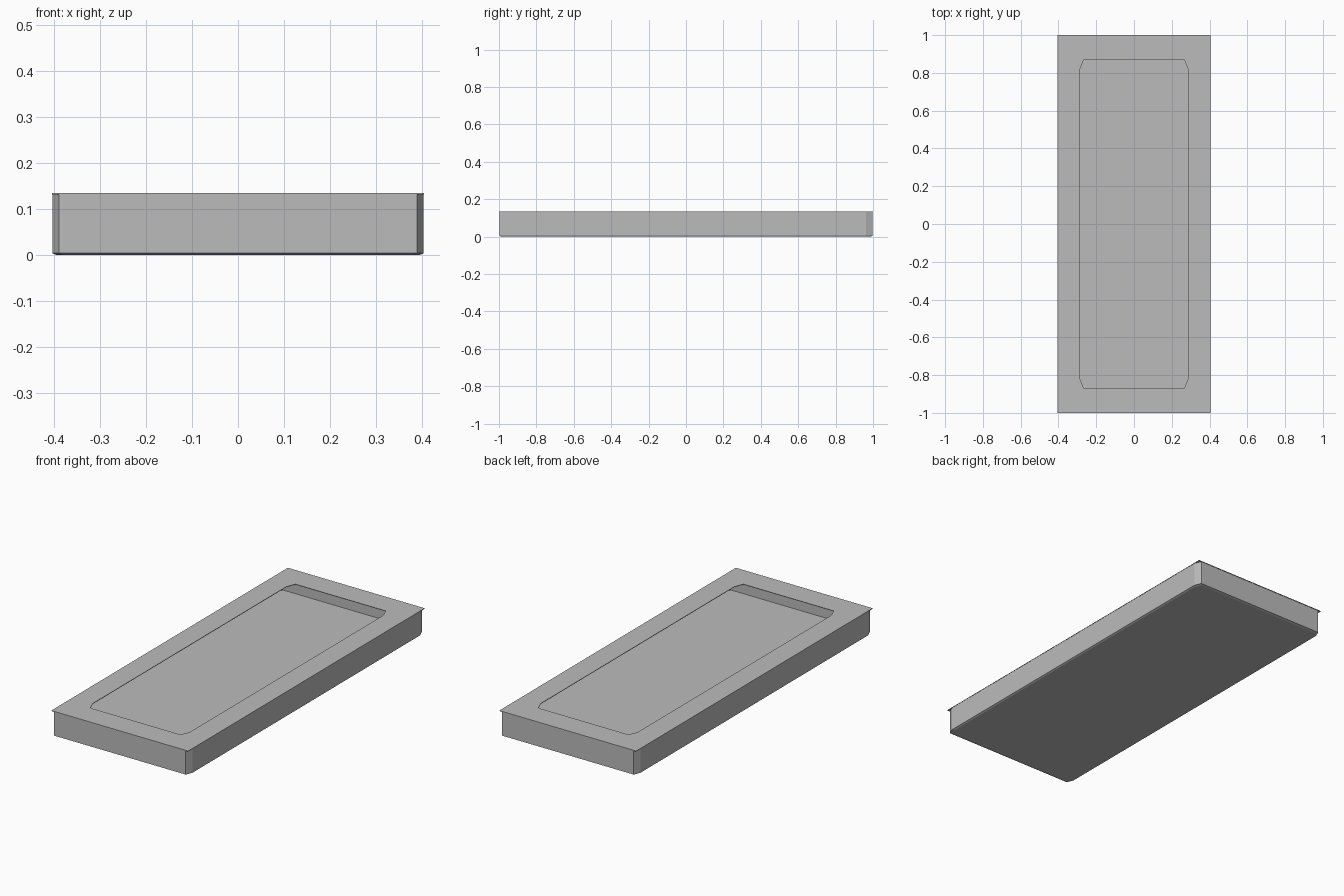
import bpy, bmesh

if "Cube" in bpy.data.objects:
    bpy.data.objects.remove(bpy.data.objects["Cube"])

grey = bpy.data.materials.new("plain_grey")
grey.diffuse_color = (0.5, 0.5, 0.5, 1)
grey.use_nodes = True
grey.node_tree.nodes["Principled BSDF"].inputs["Base Color"].default_value = grey.diffuse_color


def outline(bm, hx, hy, z, cx, cy):
    """Rectangle with its four corners cut off by cx, cy."""
    pts = [(hx, -hy + cy), (hx, hy - cy), (hx - cx, hy), (-hx + cx, hy),
           (-hx, hy - cy), (-hx, -hy + cy), (-hx + cx, -hy), (hx - cx, -hy)]
    return [bm.verts.new((x, y, z)) for x, y in pts]


def bridge(bm, a, b):
    n = len(a)
    for i in range(n):
        j = (i + 1) % n
        bm.faces.new((a[i], a[j], b[j], b[i]))


def finish(bm, name):
    bmesh.ops.recalc_face_normals(bm, faces=bm.faces)
    mesh = bpy.data.meshes.new(name)
    bm.to_mesh(mesh)
    bm.free()
    mesh.materials.append(grey)
    obj = bpy.data.objects.new(name, mesh)
    bpy.context.collection.objects.link(obj)
    return obj


# Tray body: outer shell, top edge, inner wall and recessed floor
bm = bmesh.new()
rings = [outline(bm, 0.395, 0.985, 0.0, 0.015, 0.035),
         outline(bm, 0.404, 0.998, 0.004, 0.015, 0.035),
         outline(bm, 0.404, 0.998, 0.132, 0.015, 0.035),
         outline(bm, 0.385, 0.90, 0.132, 0.02, 0.05),
         outline(bm, 0.385, 0.90, 0.065, 0.02, 0.05)]
for a, b in zip(rings, rings[1:]):
    bridge(bm, a, b)
bm.faces.new(rings[0])
bm.faces.new(rings[-1])
finish(bm, "tray_body")

# Thin rim with square outer corners and a cut-corner opening
bm = bmesh.new()
low_out = outline(bm, 0.405, 1.0, 0.132, 0.0005, 0.0005)
top_out = outline(bm, 0.405, 1.0, 0.135, 0.0005, 0.0005)
top_in = outline(bm, 0.287, 0.867, 0.135, 0.02, 0.05)
low_in = outline(bm, 0.287, 0.867, 0.132, 0.02, 0.05)
loops = [low_out, top_out, top_in, low_in, low_out]
for a, b in zip(loops, loops[1:]):
    bridge(bm, a, b)
finish(bm, "top_rim")
